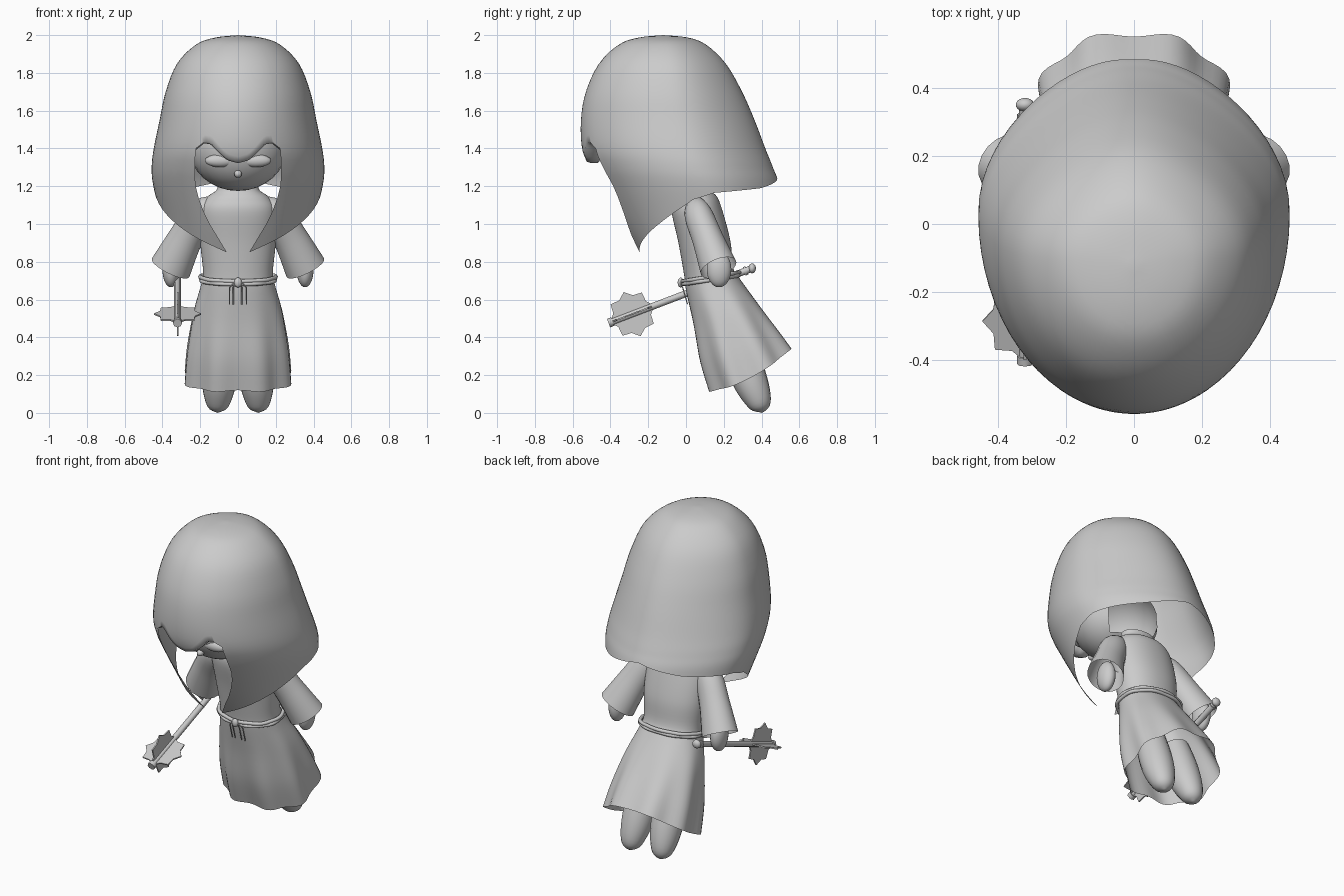
import bpy, bmesh, math
from math import sin, cos, pi, radians
from mathutils import Vector

cube = bpy.data.objects.get("Cube")
if cube:
    bpy.data.objects.remove(cube, do_unlink=True)

grey = bpy.data.materials.new("plain grey")
grey.use_nodes = True
COLOUR = (0.6, 0.6, 0.6, 1)
grey.diffuse_color = COLOUR
grey.node_tree.nodes["Principled BSDF"].inputs["Base Color"].default_value = COLOUR


def finish(name, data):
    ob = bpy.data.objects.new(name, data)
    bpy.context.collection.objects.link(ob)
    data.materials.append(grey)
    return ob


def surface(name, grids, angle=50):
    """Join rectangular grids of points into one smooth mesh."""
    bm = bmesh.new()
    for grid in grids:
        rows = [[bm.verts.new(p) for p in row] for row in grid]
        for r0, r1 in zip(rows, rows[1:]):
            for i in range(len(r0) - 1):
                bm.faces.new((r0[i], r0[i + 1], r1[i + 1], r1[i]))
    bmesh.ops.remove_doubles(bm, verts=bm.verts, dist=0.0004)
    bmesh.ops.recalc_face_normals(bm, faces=bm.faces)
    me = bpy.data.meshes.new(name)
    bm.to_mesh(me)
    bm.free()
    me.polygons.foreach_set("use_smooth", [True] * len(me.polygons))
    me.set_sharp_from_angle(angle=radians(angle))
    return finish(name, me)


def spline(table, u):
    """Catmull-Rom through the rows of a table, u from 0 to 1."""
    n = len(table) - 1
    u = min(max(u, 0), 1) * n
    i = min(int(u), n - 1)
    f = u - i
    a, b, c, d = (table[min(max(k, 0), n)] for k in range(i - 1, i + 3))
    return [q + f / 2 * (r - p + f * (2 * p - 5 * q + 4 * r - s + f * (3 * (q - r) + s - p)))
            for p, q, r, s in zip(a, b, c, d)]


def lookup(table, x):
    """Straight interpolation in a table of (x, value) pairs."""
    for (x0, v0), (x1, v1) in zip(table, table[1:]):
        if x <= x1:
            return v0 + (v1 - v0) * max(0, x - x0) / (x1 - x0)
    return table[-1][1]


def limb(name, stations, steps=16, sides=20, flat=1.0):
    """Round tube through (x, y, z, radius) stations."""
    pts = [spline(stations, i / steps) for i in range(steps + 1)]
    grid = []
    for i, p in enumerate(pts):
        ahead = Vector(pts[min(i + 1, steps)][:3]) - Vector(pts[max(i - 1, 0)][:3])
        e1 = ahead.cross(Vector((0, 1, 0))).normalized()
        e2 = e1.cross(ahead).normalized()
        r = max(p[3], 0)
        grid.append([Vector(p[:3]) + e1 * r * cos(a) + e2 * r * flat * sin(a)
                     for a in (2 * pi * k / sides for k in range(sides + 1))])
    return surface(name, [grid])


def ball(name, centre, radii, keep=lambda p: True):
    grid = [[Vector((sin(v) * cos(w) * radii[0], sin(v) * sin(w) * radii[1], cos(v) * radii[2]))
             + Vector(centre) for w in (2 * pi * k / 24 for k in range(25))]
            for v in (pi * j / 16 for j in range(17))]
    ob = surface(name, [grid])
    bm = bmesh.new()
    bm.from_mesh(ob.data)
    gone = [f for f in bm.faces if not keep(f.calc_center_median())]
    bmesh.ops.delete(bm, geom=gone, context="FACES")
    bm.to_mesh(ob.data)
    bm.free()
    return ob


def cord(name, points, radius, cyclic=False):
    cu = bpy.data.curves.new(name, "CURVE")
    cu.dimensions = "3D"
    cu.bevel_depth = radius
    cu.bevel_resolution = 2
    cu.use_fill_caps = True
    sp = cu.splines.new("POLY")
    sp.points.add(len(points) - 1)
    for q, p in zip(sp.points, points):
        q.co = (*p, 1)
    sp.use_cyclic_u = cyclic
    return finish(name, cu)


# Hood: egg-shaped slices (height, front, back, half width)
SLICES = [(2.0, -.12, -.12, 0), (1.987, -.25, .01, .12), (1.95, -.355, .105, .222),
          (1.85, -.46, .21, .322), (1.7, -.53, .297, .383), (1.55, -.556, .363, .415),
          (1.4, -.55, .42, .446), (1.3, -.51, .46, .457), (1.2, -.455, .495, .448),
          (1.0, -.345, .52, .4), (.85, -.25, .55, .38)]
BROW = [(0, 1.33), (7, 1.345), (13, 1.385), (19, 1.43), (24, 1.435), (30, 1.4)]
HEM = [(30, .85), (48, .93), (65, 1.02), (85, 1.13), (100, 1.165), (140, 1.19), (180, 1.245)]
EDGE = [(.85, 9), (1.0, 22), (1.1, 28), (1.2, 30)]


def level(z):
    lo, hi = 0, 1
    for _ in range(30):
        mid = (lo + hi) / 2
        lo, hi = (mid, hi) if spline(SLICES, mid)[0] > z else (lo, mid)
    return lo


def hood_point(s, u):
    z, front, back, w = spline(SLICES, u)
    a = abs(s)
    if a >= 30:  # lappets swing toward the middle as they drop
        a = 180 - (180 - a) * (180 - lookup(EDGE, z)) / 150
    a = radians(a)
    c = cos(a)
    mid = front + (back - front) * .55
    y = mid - c * ((mid - front) if c > 0 else (back - mid))
    x = w * sin(a) * (1 - .22 * min(c, 0) ** 2)
    return Vector((math.copysign(x, s), y, z))


brow_cols = list(range(-30, 31, 2))
side_cols = list(range(30, 181, 5))
all_cols = [-s for s in side_cols[:0:-1]] + brow_cols + side_cols[1:]
dome = [[hood_point(s, level(lookup(BROW, abs(s))) * j / 24) for s in all_cols]
        for j in range(25)]
drape = [[hood_point(s, level(1.4) + (level(lookup(HEM, s)) - level(1.4)) * j / 12)
          for s in side_cols] for j in range(13)]
mirrored = [[Vector((-p.x, p.y, p.z)) for p in row] for row in drape]
rim = [hood_point(s, level(lookup(BROW, abs(s)))) for s in brow_cols]
lip = [[p + Vector(o) for p in rim]
       for o in ((0, 0, 0), (0, .025, -.008), (0, .06, -.006), (0, .075, .015), (0, .075, .06))]
surface("hood", [dome, drape, mirrored, lip], 70)

# Face mask inside the hood
ball("face", (0, -.18, 1.41), (.26, .24, .235), lambda p: p.y < -.04)
ball("nose", (0, -.375, 1.265), (.02, .022, .02))
for side in (-1, 1):
    ball("eye", (side * .095, -.375, 1.335), (.08, .03, .034))

# Robe: tilted rings (front y, front z, back y, back z, half width, fold depth, sag)
ROBE = [(.12, .115, .56, .345, .285, .045, .045), (.07, .28, .49, .44, .272, .035, .02),
        (.035, .48, .39, .57, .24, .015, 0), (0, .65, .285, .71, .195, 0, 0),
        (-.01, .73, .25, .77, .185, 0, 0), (-.04, .9, .235, .91, .2, 0, 0),
        (-.075, 1.06, .19, 1.08, .2, 0, 0), (-.065, 1.13, .16, 1.15, .165, 0, 0),
        (-.045, 1.17, .11, 1.185, .115, 0, 0), (-.035, 1.21, .1, 1.22, .108, 0, 0)]


def soft(v):
    return math.copysign(abs(v) ** .93, v)


def robe_point(a, ring, grow=0.0):
    yf, zf, yb, zb, w, fold, sag = ring
    k = 1 + fold * cos(8 * a + pi) + grow
    c = -soft(cos(a)) * k
    return Vector((w * soft(sin(a)) * k, (yf + yb) / 2 + (yb - yf) / 2 * c,
                   (zf + zb) / 2 + (zb - zf) / 2 * c - sag * sin(a) ** 2))


turn = [2 * pi * k / 72 for k in range(73)]
robe = [[robe_point(a, spline(ROBE, j / 48)) for a in turn] for j in range(49)]
robe.append([Vector((0, .03, 1.215))] * len(turn))
surface("robe", [robe])

# Rope belt, knot and hanging strands
for lift in (-.008, .008):
    cord("belt_rope", [robe_point(a, (-.01, .69, .275, .735, .19, 0, 0), .04 + .015 * sin(8 * a + lift * 200))
                       + Vector((0, 0, lift)) for a in turn[:-1]], .011, True)
ball("belt_knot", (0, -.028, .69), (.02, .016, .026))
for x in (-.045, -.025, .02, .045):
    cord("belt_strand", [(x * .4, -.03, .69), (x, -.018, .665), (x, .008, .575)], .003)

# Sleeves, hands and legs
for side in (-1, 1):
    limb("sleeve", [(side * x, y, z, r) for x, y, z, r in
                    ((.12, .05, 1.11, .045), (.2, .065, 1.05, .082), (.28, .115, .92, .092),
                     (.357, .172, .768, .111))], flat=.9)
    ball("hand", (side * .355, .175, .76), (.045, .065, .095))
    limb("leg", [(side * x, y, z, r) for x, y, z, r in
                 ((.09, .255, .41, .085), (.095, .295, .29, .095), (.1, .34, .17, .092),
                  (.105, .378, .08, .074), (.107, .397, .025, .048), (.107, .402, 0, 0))])

# Mace: shaft, pommel, end collar and two crossed blades
tail, tip = Vector((-.32, .35, .765)), Vector((-.32, -.41, .475))
axis = (tip - tail).normalized()
cord("mace_shaft", [tail, tip], .018)
ball("mace_pommel", tail, (.027, .02, .026))
cord("mace_collar", [tip - axis * .025, tip], .024)
cord("mace_grip_ring", [tail + axis * .03, tail + axis * .045], .023)
hub = Vector((-.32, -.285, .523))
for out in (Vector((1, 0, 0)), axis.cross(Vector((1, 0, 0)))):
    bm = bmesh.new()
    star = [(2 * pi * k / 16, .125 if k % 2 == 0 else .1) for k in range(16)]
    bm.faces.new([bm.verts.new(hub + axis * r * cos(a) + out * r * sin(a)) for a, r in star])
    me = bpy.data.meshes.new("mace_blade")
    bm.to_mesh(me)
    bm.free()
    blade = finish("mace_blade", me)
    thick = blade.modifiers.new("thickness", "SOLIDIFY")
    thick.thickness = .008
    thick.offset = 0
